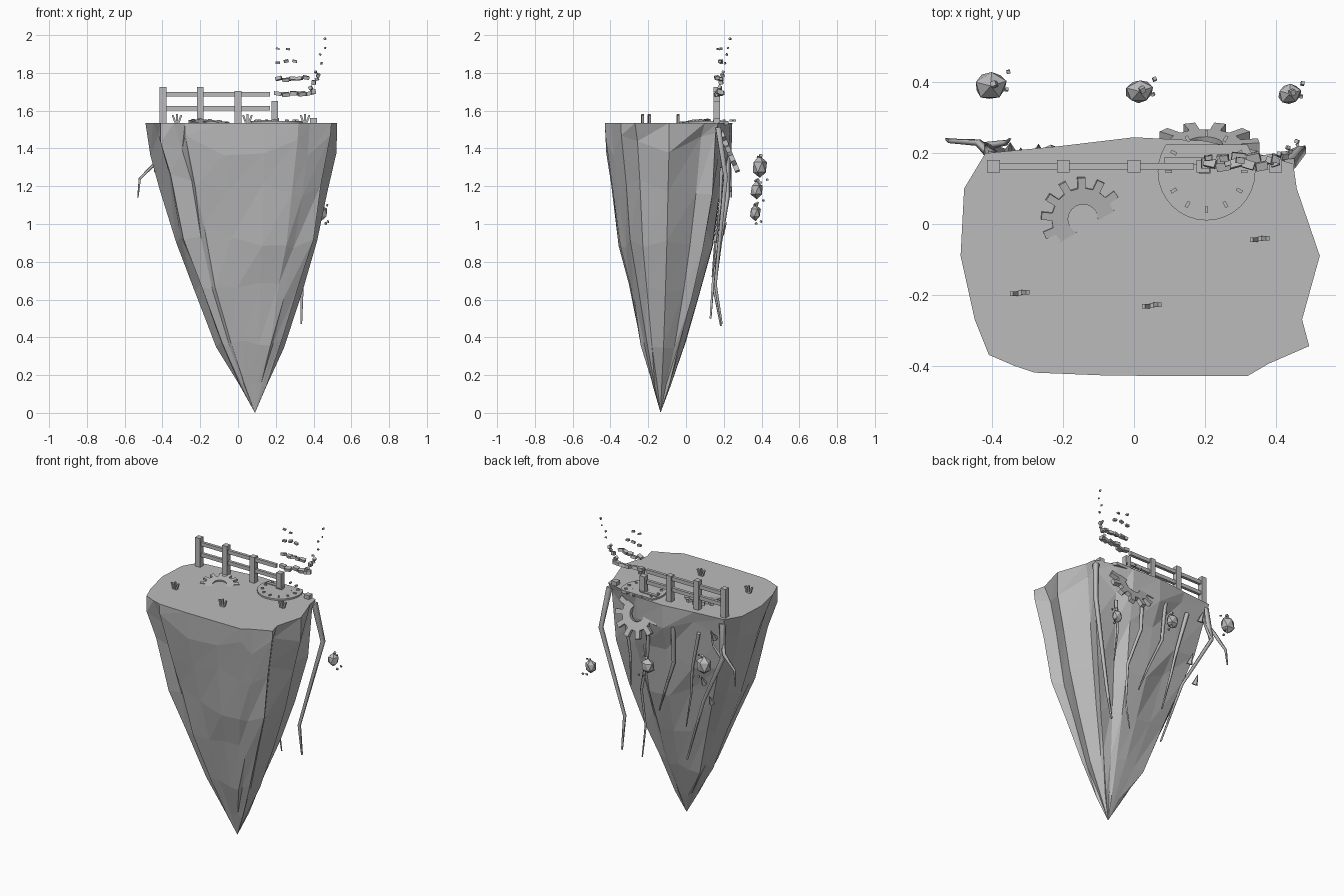
import bpy, bmesh, math, random
from mathutils import Vector, Matrix, Euler

if "Cube" in bpy.data.objects:
    bpy.data.objects.remove(bpy.data.objects["Cube"], do_unlink=True)
rng = random.Random(4)
GROUND = 1.535

stone = bpy.data.materials.new("stone_grey")
stone.use_nodes = True
GREY = (0.5, 0.5, 0.5, 1)
stone.diffuse_color = GREY
stone.node_tree.nodes["Principled BSDF"].inputs["Base Color"].default_value = GREY


def finish(name, bm, matrix=None):
    bmesh.ops.recalc_face_normals(bm, faces=bm.faces)
    mesh = bpy.data.meshes.new(name)
    bm.to_mesh(mesh)
    bm.free()
    obj = bpy.data.objects.new(name, mesh)
    bpy.context.collection.objects.link(obj)
    mesh.materials.append(stone)
    if matrix:
        obj.matrix_world = matrix
    return obj


def place(loc, rot=(0, 0, 0), size=(1, 1, 1)):
    return Matrix.LocRotScale(Vector(loc), Euler(rot), Vector(size))


def boxes(name, items):
    bm = bmesh.new()
    for loc, rot, size in items:
        bmesh.ops.create_cube(bm, size=1, matrix=place(loc, rot, size))
    return finish(name, bm)


def spin(amount=.5):
    return tuple(rng.uniform(-amount, amount) for _ in range(3))


# Floating island: the rim outline shrinks ring by ring to a low tip
rim = [(-.49, -.09), (-.48, .10), (-.42, .20), (-.21, .22), (0, .245), (.2, .235),
       (.31, .21), (.45, .17), (.46, .10), (.525, -.09), (.475, -.27), (.495, -.345),
       (.38, -.395), (.32, -.43), (.14, -.43), (-.08, -.428), (-.28, -.42), (-.34, -.4),
       (-.41, -.37), (-.45, -.27)]
levels = [(1.535, 1), (1.42, .975), (1.2, .875), (.93, .745), (.65, .56), (.37, .345), (.15, .145)]
creases = {1: .96, 3: .96, 6: .94, 8: .92, 10: .94, 12: .96, 17: .92, 19: .95}
tip = Vector((.09, -.135, 0))
bm = bmesh.new()
rings = []
for depth, (z, shrink) in enumerate(levels):
    ring = []
    for i, (x, y) in enumerate(rim):
        f, dz = shrink, 0
        if depth:
            f *= creases.get(i, 1) * rng.uniform(.965, 1.03)
            dz = rng.uniform(-.07, .07) * min(1, z)
        ring.append(bm.verts.new((tip.x + (x - tip.x) * f, tip.y + (y - tip.y) * f, z + dz)))
    rings.append(ring)
n = len(rim)
for upper, lower in zip(rings, rings[1:]):
    for i in range(n):
        j = (i + 1) % n
        bm.faces.new((upper[i], upper[j], lower[j]))
        bm.faces.new((upper[i], lower[j], lower[i]))
end = bm.verts.new(tip)
for i in range(n):
    bm.faces.new((rings[-1][i], rings[-1][(i + 1) % n], end))
bm.faces.new(rings[0])
finish("island_rock", bm)

# Broken fence
FY = .163
posts = [(-.397, 1.725), (-.2, 1.725), (0, 1.705), (.195, 1.65), (.4, 1.56)]
boxes("fence_posts", [((x, FY, (GROUND + top) / 2), (0, 0, 0), (.036, .036, top - GROUND))
                      for x, top in posts])
boxes("fence_rails", [((-.115, FY, z), (0, 0, 0), (.57, .019, .024)) for z in (1.686, 1.614)])

# Fence pieces breaking up and drifting away
rows = [(1.69, .21, .38, 5, .034), (1.768, .215, .36, 5, .029),
        (1.858, .21, .3, 3, .021), (1.93, .21, .265, 2, .016)]
pieces = []
for z, x0, x1, count, s in rows:
    for k in range(count):
        x = x0 + (x1 - x0) * k / (count - 1)
        pieces.append(((x, FY + rng.uniform(0, .025), z + rng.uniform(-.008, .008)),
                       spin(.3), (s * 1.15, s * .8, s * .6)))
for t, s in ((0, .024), (.07, .018), (.17, .022), (.23, .016), (.3, .018), (.36, .012),
             (.52, .01), (.68, .01), (.8, .008), (.97, .011)):
    pieces.append(((.385 + .085 * t + rng.uniform(-.015, .015), .175 + .06 * t, 1.7 + .29 * t),
                   spin(), (s, s, s)))
boxes("drifting_fence_pieces", pieces)


def gear(name, inner, outer, tooth, teeth, thick, matrix):
    bm = bmesh.new()
    profile = [(0, outer), (.06, tooth), (.44, tooth), (.5, outer)]
    loops = []
    for z in (-thick / 2, thick / 2):
        for is_hole in (False, True):
            loop = []
            for k in range(teeth):
                for part, r in profile:
                    a = 2 * math.pi * (k + part) / teeth
                    r = inner if is_hole else r
                    loop.append(bm.verts.new((r * math.cos(a), r * math.sin(a), z)))
            loops.append(loop)
    lo_out, lo_in, hi_out, hi_in = loops
    for a, b in ((lo_out, lo_in), (hi_out, hi_in), (lo_out, hi_out), (lo_in, hi_in)):
        for k in range(len(a)):
            j = (k + 1) % len(a)
            bm.faces.new((a[k], a[j], b[j], b[k]))
    return finish(name, bm, matrix)


# Half sunk gear on the ground and a second one leaning out of the back cliff
lean = Matrix.Rotation(math.radians(30), 4, "Z") @ Matrix.Rotation(math.radians(9), 4, "X")
gear("ground_gear", .042, .088, .118, 13, .02,
     Matrix.Translation((-.145, .015, GROUND - .006)) @ lean)
gear("cliff_gear", .05, .105, .155, 11, .026,
     Matrix.Translation((.2, .215, 1.415)) @ Matrix.Rotation(math.radians(-67), 4, "X"))

# Clock face set into the ground, with hour ticks and a hand
CLOCK = Vector((.205, .148, GROUND))
bm = bmesh.new()
bmesh.ops.create_cone(bm, cap_ends=True, segments=32, radius1=.138, radius2=.138,
                      depth=.02, matrix=place(CLOCK))
for v in bm.verts:
    v.co.y = min(v.co.y, .225)
finish("clock_face", bm)
ticks = []
for k in range(12):
    a = k * math.pi / 6
    ticks.append((CLOCK + Vector((.107 * math.cos(a), .107 * math.sin(a), .013)),
                  (0, 0, a), (.018, .009, .01)))
boxes("clock_ticks", ticks)
boxes("clock_hand", [(CLOCK + Vector((-.06, .03, .012)), (0, 0, 0), (.12, .02, .008))])


def root(name, points, thick):
    curve = bpy.data.curves.new(name, "CURVE")
    curve.dimensions = "3D"
    curve.bevel_depth = thick
    curve.bevel_resolution = 0
    curve.use_fill_caps = True
    spline = curve.splines.new("POLY")
    spline.points.add(len(points) - 1)
    for k, (p, co) in enumerate(zip(spline.points, points)):
        p.co = (*co, 1)
        p.radius = 1 - .7 * k / (len(points) - 1)
    curve.materials.append(stone)
    bpy.context.collection.objects.link(bpy.data.objects.new(name, curve))


# Roots hanging down the back cliff
root("left_corner_root", [(.44, .17, 1.51), (.475, .21, 1.25), (.34, .155, .68), (.335, .19, .47)], .02)
root("left_root", [(.12, .22, 1.36), (.13, .22, 1.15), (.2, .18, .9), (.19, .15, .65), (.19, .185, .46)], .016)
root("middle_root", [(-.06, .22, 1.4), (-.05, .2, 1.15), (.03, .17, .95), (.09, .15, .78)], .015)
root("right_root", [(-.24, .21, 1.4), (-.18, .19, 1.15), (-.15, .16, .95), (-.1, .14, .72)], .015)
root("right_corner_root", [(-.4, .19, 1.5), (-.42, .22, 1.28), (-.24, .16, .93), (-.1, .13, .5)], .02)
root("right_corner_branch", [(-.4, .19, 1.4), (-.44, .23, 1.32), (-.52, .235, 1.24), (-.53, .24, 1.14)], .015)
root("right_inner_branch", [(-.42, .22, 1.28), (-.36, .23, 1.36), (-.35, .24, 1.46)], .012)
root("short_root", [(.3, .19, 1.3), (.28, .18, 1.1), (.29, .16, .9)], .012)

# Small spikes jutting from the cliff
bm = bmesh.new()
for spot in ((-.35, .215, 1.42), (-.27, .21, 1.1), (-.03, .225, 1.43), (-.32, .2, .98)):
    bmesh.ops.create_cone(bm, cap_ends=True, segments=5, radius1=.02, radius2=0,
                          depth=.07, matrix=place(spot, (-.5, 0, 0)))
finish("cliff_spikes", bm)

# Grass tufts
blades = []
for x, y in ((-.323, -.195), (.05, -.23), (.355, -.042)):
    for k in (-1, 0, 1):
        blades.append(((x + k * .016, y + k * .002, GROUND + .022), (0, k * .35, 0),
                       (.01, .013, .052 - abs(k) * .01)))
boxes("grass_tufts", blades)

# Floating rocks behind, each with loose chips
for side, x, y, z, r in (("right", -.405, .39, 1.3, .05), ("middle", .015, .375, 1.18, .043),
                         ("left", .44, .368, 1.06, .036)):
    bm = bmesh.new()
    bmesh.ops.create_icosphere(bm, subdivisions=1, radius=1)
    for v in bm.verts:
        v.co *= rng.uniform(.92, 1.06)
    finish(side + "_floating_rock", bm, place((x, y, z), (0, 0, .3), (r, r * .85, r * 1.2)))
    boxes(side + "_rock_chips", [((x + r * a, y + r * b, z + r * c), spin(), (s, s, s))
          for a, b, c, s in ((1, .8, -1.3, .01), (.7, .1, -1.6, .011), (.9, -.2, 1.1, .009), (.2, .1, 1.2, .015))])
